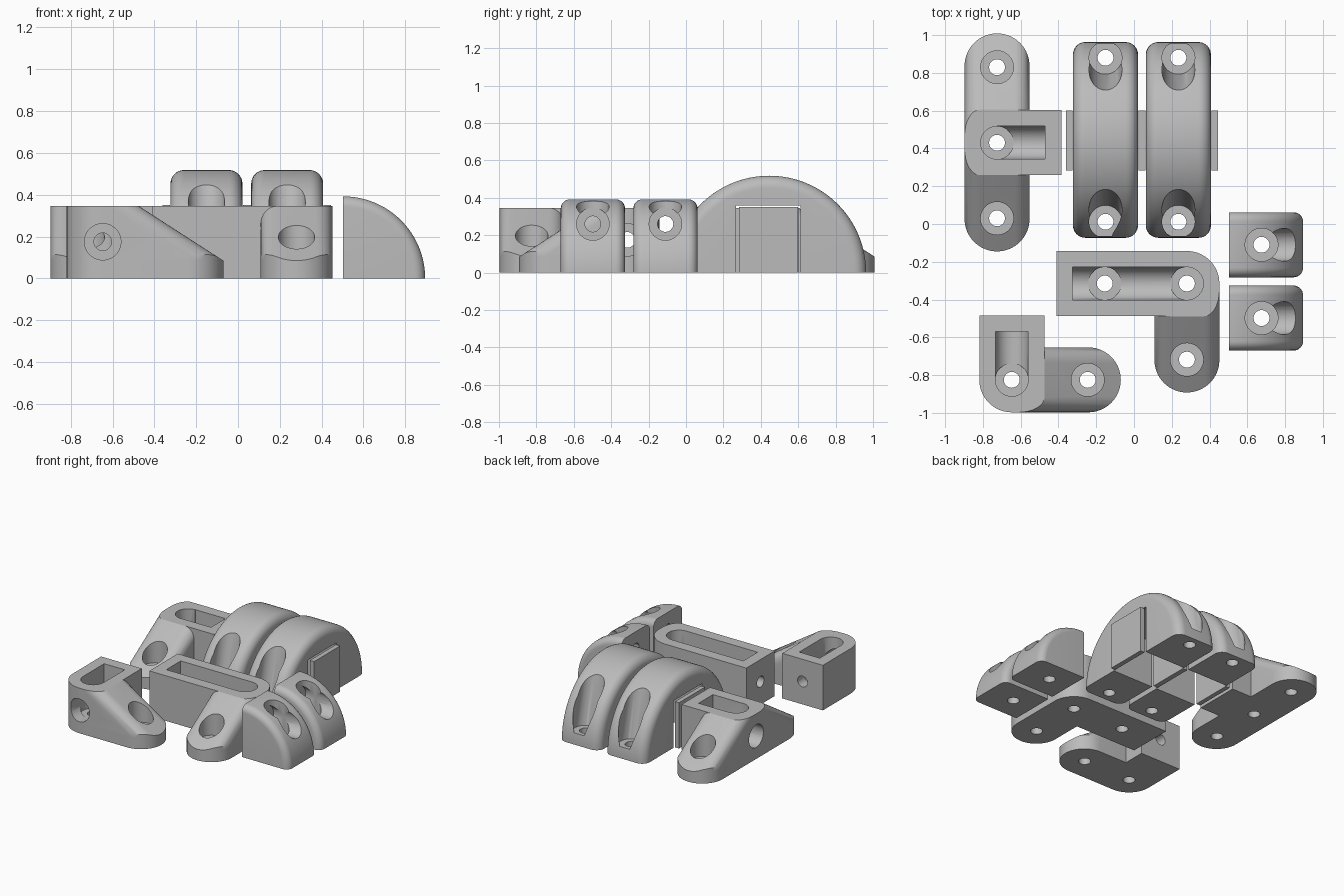
import bpy, bmesh, math
from mathutils import Vector, Matrix

if "Cube" in bpy.data.objects:
    bpy.data.objects.remove(bpy.data.objects["Cube"])

grey = bpy.data.materials.new("light_grey")
grey.diffuse_color = (0.5, 0.5, 0.5, 1)
grey.use_nodes = True
grey.node_tree.nodes["Principled BSDF"].inputs["Base Color"].default_value = grey.diffuse_color
H, BASE, R, BORE, HOLE = 0.345, 0.085, 0.172, 0.087, 0.042


def make(name, bm):
    bmesh.ops.remove_doubles(bm, verts=bm.verts, dist=1e-5)
    bmesh.ops.recalc_face_normals(bm, faces=bm.faces)
    me = bpy.data.meshes.new(name)
    bm.to_mesh(me)
    bm.free()
    me.materials.append(grey)
    ob = bpy.data.objects.new(name, me)
    bpy.context.collection.objects.link(ob)
    return ob


def loft(name, rings, closed=False):
    """Skin a list of rings and cap both ends."""
    bm = bmesh.new()
    vs = [[bm.verts.new(p) for p in r] for r in rings]
    n = len(rings[0])
    for a, b in zip(vs, vs[1:]):
        for i in range(n):
            j = (i + 1) % n
            bm.faces.new((a[i], a[j], b[j], b[i]))
    bm.faces.new(vs[0])
    bm.faces.new(vs[-1])
    return make(name, bm)


def box(name, x0, x1, y0, y1, z0, z1):
    return loft(name, [[(x0, y0, z), (x1, y0, z), (x1, y1, z), (x0, y1, z)] for z in (z0, z1)])


def rod(p, q, r, shear=False):
    """Cylinder from p to q; a sheared one keeps level end circles."""
    p, q = Vector(p), Vector(q)
    rot = Matrix() if shear else (q - p).to_track_quat('Z', 'Y').to_matrix().to_4x4()
    ring = [rot @ Vector((r * math.cos(a), r * math.sin(a), 0))
            for a in (math.tau * i / 48 for i in range(48))]
    return loft("rod", [[c + v for v in ring] for c in (p, q)])


def stadium(x0, x1, z0, z1):
    """Plate along local x, square at x0 and round about x1."""
    pts = [(x0, -R)] + [(x1 + R * math.cos(a), R * math.sin(a))
                        for a in (math.pi * (i / 32 - 0.5) for i in range(33))] + [(x0, R)]
    return loft("plate", [[(x, y, z) for x, y in pts] for z in (z0, z1)])


def combine(ob, other, op):
    m = ob.modifiers.new(op, 'BOOLEAN')
    m.object, m.operation, m.solver = other, op, 'EXACT'
    bpy.context.view_layer.objects.active = ob
    bpy.ops.object.modifier_apply(modifier=m.name)
    bpy.data.objects.remove(other)


def turn(ob, angle, x, y):
    ob.data.transform(Matrix.Translation((x, y, 0)) @ Matrix.Rotation(angle, 4, 'Z'))
    return ob


def screw(ob, x, y):
    """Vertical counterbore with a through hole."""
    combine(ob, rod((x, y, BASE), (x, y, 0.8), BORE), 'DIFFERENCE')
    combine(ob, rod((x, y, -0.1), (x, y, 0.8), HOLE), 'DIFFERENCE')


def finish(ob):
    bpy.ops.object.select_all(action='DESELECT')
    ob.select_set(True)
    bpy.context.view_layer.objects.active = ob
    bpy.ops.object.shade_smooth_by_angle(angle=math.radians(30))


def ramp():
    """Round-ended foot with a sloped, edge-rounded top, along local x."""
    f, dip, reach = 0.08, 0.09, 0.405 + R
    rings = []
    for x, h in ((0, H + 0.65 * R), (reach + 0.02, BASE - 0.013)):
        side = [(R - f + f * math.cos(a), h - dip + dip * math.sin(a))
                for a in (math.pi / 2 * i / 8 for i in range(9))]
        sec = [(-R, -0.2), (R, -0.2)] + side + [(-y, z) for y, z in reversed(side)]
        rings.append([(x, y, z) for y, z in sec])
    wedge = loft("wedge", rings)
    combine(wedge, stadium(0, 0.405, 0, H), 'INTERSECT')
    combine(wedge, stadium(0, 0.405, 0, BASE), 'UNION')
    return wedge


def bracket(name, x, y, length, facing, ramps, screws):
    """Block with a round end at (x, y), its square end `length` away, plus ramps."""
    ob = turn(stadium(-length, 0, 0, H), facing, x, y)
    ob.name = name
    for a in ramps:
        combine(ob, turn(ramp(), a, x, y), 'UNION')
    # channel with a round floor, open above, ending in a bolt hole
    inner = -length + 0.085
    combine(ob, turn(rod((inner, 0, 0.175), (0.5, 0, 0.175), BORE), facing, x, y), 'DIFFERENCE')
    combine(ob, turn(box("slot", inner, 0, -BORE, BORE, 0.175, 0.5), facing, x, y), 'DIFFERENCE')
    combine(ob, turn(rod((-length - 0.1, 0, 0.175), (0, 0, 0.175), HOLE), facing, x, y), 'DIFFERENCE')
    for s in screws:
        screw(ob, *s)
    finish(ob)


bracket("double_foot_bracket", -0.725, 0.432, 0.34, math.pi, (math.pi / 2, -math.pi / 2),
        [(-0.725, 0.43), (-0.725, 0.83), (-0.725, 0.03)])
bracket("long_bracket", 0.28, -0.315, 0.69, 0, (-math.pi / 2,),
        [(0.28, -0.315), (-0.155, -0.315), (0.28, -0.718)])
bracket("corner_bracket", -0.647, -0.825, 0.34, -math.pi / 2, (0,),
        [(-0.647, -0.825), (-0.245, -0.825)])


def wheel(name, radius, w, f, sweep, place):
    """Partial disc with rounded rim; place maps (radial, up, across) to xyz."""
    arc = [(radius - f + f * math.sin(a), w - f + f * math.cos(a))
           for a in (math.pi / 2 * i / 8 for i in range(9))]
    sec = [(0, w)] + arc + [(r, -t) for r, t in reversed(arc)] + [(0, -w)]
    n = int(sweep / math.pi * 64)
    return loft(name, [[place(r * math.cos(a), r * math.sin(a), t) for r, t in sec]
                       for a in (sweep * i / n for i in range(n + 1))])


# half-round clamps with a square tunnel and tilted screw access
for i, cx in enumerate((-0.151, 0.235)):
    ob = wheel("clamp_%d" % (i + 1), 0.518, 0.172, 0.065, math.pi,
               lambda u, v, t: (cx + t, 0.445 + u, v))
    combine(ob, box("tunnel", cx - 0.3, cx + 0.3, 0.268, 0.612, -0.1, 0.36), 'DIFFERENCE')
    for y, s in ((0.88, -1), (0.012, 1)):
        combine(ob, rod((cx, y, BASE), (cx, y + s * 0.12, 0.6), BORE, True), 'DIFFERENCE')
        screw(ob, cx, y)
    finish(ob)

# thin upright plates at the tunnel mouths
for i, (x0, x1) in enumerate(((-0.36, -0.326), (0.023, 0.061), (0.409, 0.445))):
    box("tunnel_plate_%d" % (i + 1), x0, x1, 0.284, 0.6, 0, 0.35)

# quarter-round corner blocks with crossing bolt bores
for i, cy in enumerate((-0.11, -0.498)):
    ob = wheel("corner_block_%d" % (i + 1), 0.392, 0.172, 0.05, math.pi / 2,
               lambda u, v, t: (0.503 + u, cy + t, v))
    combine(ob, rod((0.588, cy, 0.26), (1.2, cy, 0.26), BORE), 'DIFFERENCE')
    combine(ob, rod((0.4, cy, 0.26), (1.2, cy, 0.26), HOLE), 'DIFFERENCE')
    screw(ob, 0.675, cy)
    finish(ob)
